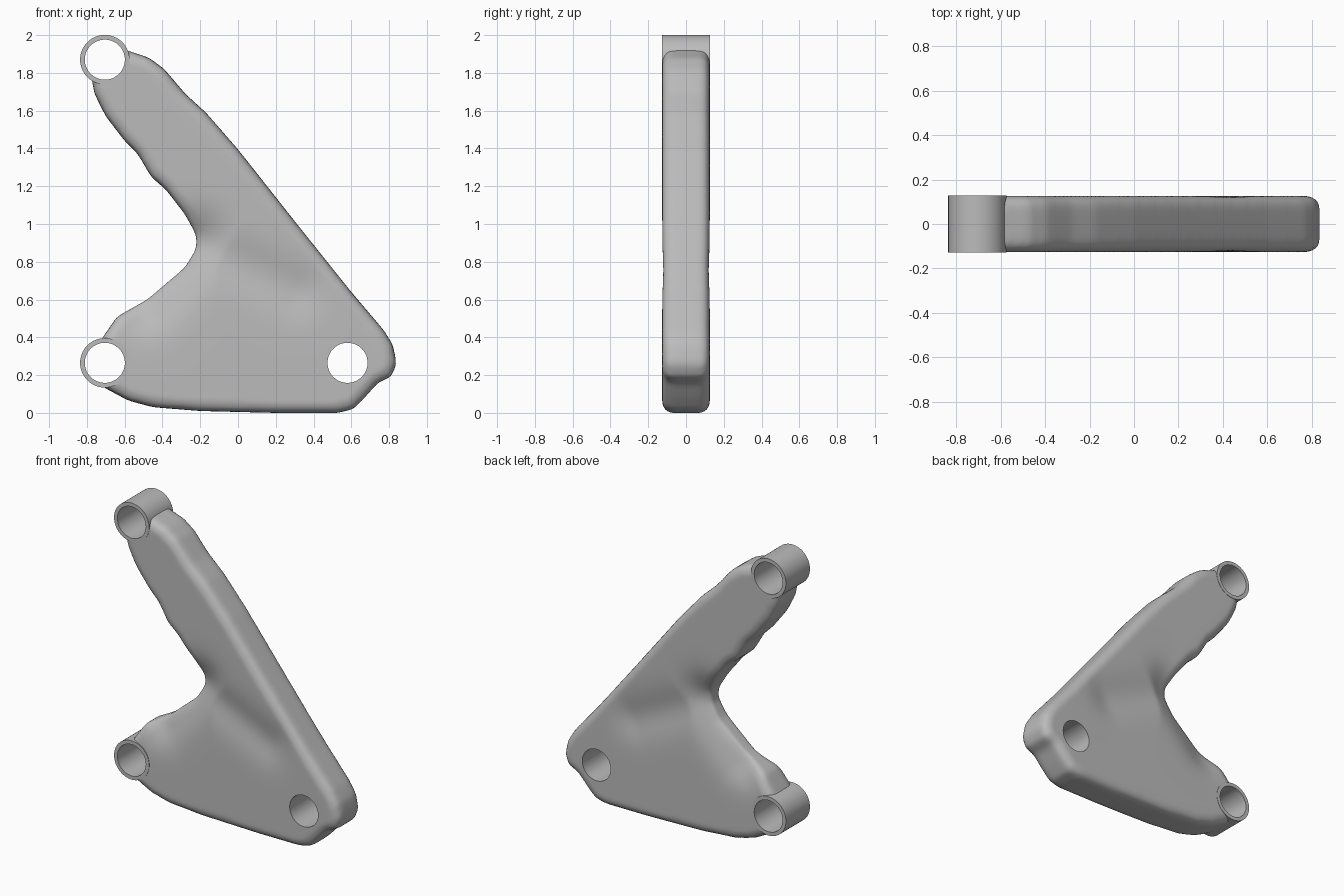
import bpy
import bmesh
import math
from mathutils import Vector

default_cube = bpy.data.objects.get("Cube")
if default_cube:
    bpy.data.objects.remove(default_cube, do_unlink=True)

HALF_WIDTH = 0.128
HOLE_RADIUS = 0.106
TOP_PIN = (-0.705, 1.87)
LOW_PIN = (-0.705, 0.265)
CORNER_PIN = (0.58, 0.265)

# Side outline of the bracket, as x and z
OUTLINE = [
    (-0.62, 1.93), (-0.47, 1.88), (-0.39, 1.82), (-0.28, 1.69), (-0.17, 1.59),
    (0, 1.395), (0.3, 1.015), (0.6, 0.64), (0.77, 0.44), (0.82, 0.36),
    (0.84, 0.26), (0.81, 0.19), (0.74, 0.16), (0.67, 0.08), (0.61, 0.02),
    (0.53, 0), (0.2, 0), (-0.2, 0.01), (-0.45, 0.03), (-0.58, 0.065),
    (-0.72, 0.14), (-0.79, 0.25), (-0.73, 0.38), (-0.64, 0.51), (-0.48, 0.6),
    (-0.28, 0.77), (-0.22, 0.87), (-0.22, 0.94), (-0.28, 1.05), (-0.38, 1.18),
    (-0.46, 1.25), (-0.53, 1.37), (-0.6, 1.44), (-0.7, 1.57), (-0.76, 1.69),
    (-0.78, 1.8), (-0.75, 1.88),
]

metal = bpy.data.materials.new("plain grey metal")
metal.use_nodes = True
grey = (0.5, 0.5, 0.5, 1)
metal.diffuse_color = grey
metal.node_tree.nodes["Principled BSDF"].inputs["Base Color"].default_value = grey


def add_object(name, bm):
    """Turn a bmesh into a linked object with the metal material."""
    bmesh.ops.recalc_face_normals(bm, faces=bm.faces)
    mesh = bpy.data.meshes.new(name)
    bm.to_mesh(mesh)
    bm.free()
    mesh.materials.append(metal)
    obj = bpy.data.objects.new(name, mesh)
    bpy.context.collection.objects.link(obj)
    return obj


def apply_modifier(obj, kind, **settings):
    modifier = obj.modifiers.new(kind.lower(), kind)
    for key, value in settings.items():
        setattr(modifier, key, value)
    bpy.context.view_layer.objects.active = obj
    bpy.ops.object.modifier_apply(modifier=modifier.name)


def pin_cylinder(name, centre, radius, half_length):
    bpy.ops.mesh.primitive_cylinder_add(
        vertices=64, radius=radius, depth=2 * half_length,
        location=(centre[0], 0, centre[1]), rotation=(math.pi / 2, 0, 0))
    obj = bpy.context.object
    obj.name = name
    obj.data.materials.append(metal)
    return obj


def combine(body, tool, operation):
    apply_modifier(body, "BOOLEAN", object=tool, operation=operation, solver="EXACT")
    bpy.data.objects.remove(tool, do_unlink=True)


def nearness(point, start, end, reach):
    """Soft falloff from one, on the segment, to zero, far from it."""
    along = (point - start).dot(end - start) / (end - start).length_squared
    nearest = start.lerp(end, min(max(along, 0), 1))
    return math.exp(-((point - nearest).length / reach) ** 2)


# Bracket plate: extruded outline with rounded rims
plate_half = HALF_WIDTH - 0.002
bm = bmesh.new()
face = bm.faces.new([bm.verts.new((x, -plate_half, z)) for x, z in OUTLINE])
extruded = bmesh.ops.extrude_face_region(bm, geom=[face], use_keep_orig=True)
moved = [v for v in extruded["geom"] if isinstance(v, bmesh.types.BMVert)]
bmesh.ops.translate(bm, verts=moved, vec=(0, 2 * plate_half, 0))
bmesh.ops.recalc_face_normals(bm, faces=bm.faces)
rims = [e for e in bm.edges if abs(e.verts[0].co.y - e.verts[1].co.y) < 0.01]
bmesh.ops.bevel(bm, geom=rims, offset=0.05, segments=4, profile=0.5,
                affect="EDGES", clamp_overlap=False)
bracket = add_object("bracket", bm)
apply_modifier(bracket, "REMESH", mode="VOXEL", voxel_size=0.018)
apply_modifier(bracket, "SMOOTH", factor=0.5, iterations=5)

# Thin the web at the inner crook and along the valley below the long arm
crook = Vector((-0.22, 0.9))
arm_edge = Vector((-0.5, 0.6))
valley_end = Vector((0.3, 0.65))
for vert in bracket.data.vertices:
    point = Vector((vert.co.x, vert.co.z))
    thin = 0.55 * nearness(point, arm_edge, crook, 0.15)
    valley = 0.22 * nearness(point, crook, valley_end, 0.13)
    vert.co.y *= 1 - max(thin, valley)
apply_modifier(bracket, "SMOOTH", factor=0.5, iterations=3)

# Pin bosses at the two arm ends
for name, centre in (("top_boss", TOP_PIN), ("low_boss", LOW_PIN)):
    boss = pin_cylinder(name, centre, 0.131, HALF_WIDTH)
    combine(bracket, boss, "UNION")

# Pin holes
for centre in (TOP_PIN, LOW_PIN, CORNER_PIN):
    cutter = pin_cylinder("hole_cutter", centre, HOLE_RADIUS, 0.3)
    cutter.hide_render = True
    combine(bracket, cutter, "DIFFERENCE")

# Smooth shading with crisp hole rims
bpy.ops.object.select_all(action="DESELECT")
bracket.select_set(True)
bpy.context.view_layer.objects.active = bracket
bpy.ops.object.shade_smooth_by_angle(angle=math.radians(35))
